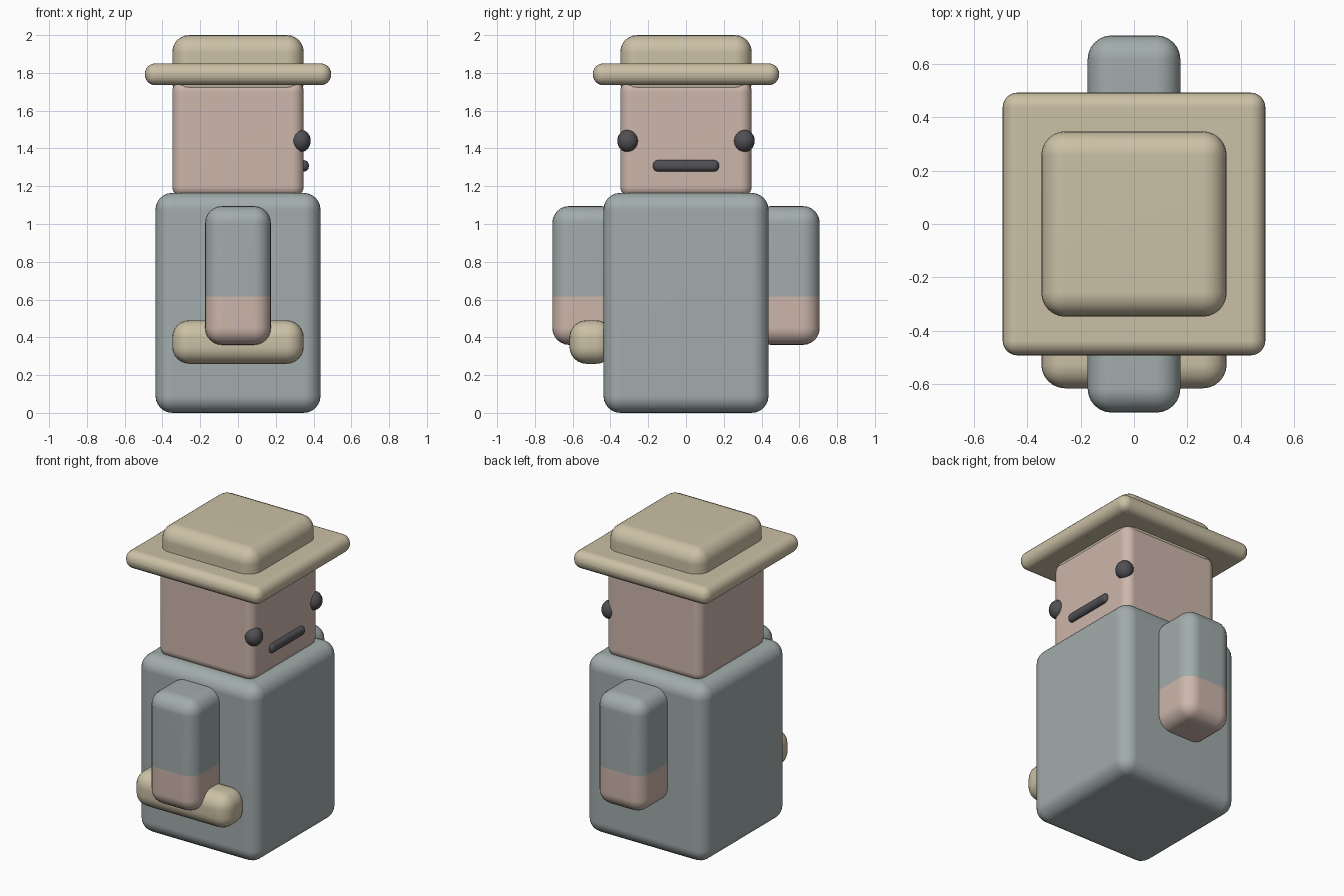
import bpy, bmesh
from mathutils import Vector

if "Cube" in bpy.data.objects:
    bpy.data.objects.remove(bpy.data.objects["Cube"])


def material(name, rgb):
    m = bpy.data.materials.new(name)
    m.diffuse_color = (*rgb, 1)
    m.use_nodes = True
    m.node_tree.nodes["Principled BSDF"].inputs["Base Color"].default_value = m.diffuse_color
    return m


CLOTH = material("cloth", (0.36, 0.41, 0.41))
SKIN = material("skin", (0.61, 0.47, 0.41))
STRAW = material("straw", (0.60, 0.53, 0.38))
DARK = material("dark", (0.08, 0.08, 0.09))


def finish(name, bm, mats):
    me = bpy.data.meshes.new(name)
    for f in bm.faces:
        f.smooth = True
    bm.to_mesh(me)
    bm.free()
    for m in mats:
        me.materials.append(m)
    ob = bpy.data.objects.new(name, me)
    bpy.context.collection.objects.link(ob)
    return ob


def rounded_box(name, x, y, z, r, mats, split=None):
    """Box between the (min, max) ranges with rounded edges; below split uses the second material."""
    bm = bmesh.new()
    bmesh.ops.create_cube(bm, size=1)
    for v in bm.verts:
        v.co = Vector((a + b) / 2 + c * (b - a) for (a, b), c in zip((x, y, z), v.co))
    bmesh.ops.bevel(bm, geom=bm.edges[:], offset=r, segments=6, profile=0.5, affect='EDGES')
    if split is not None:
        bmesh.ops.bisect_plane(bm, geom=bm.verts[:] + bm.edges[:] + bm.faces[:],
                               plane_co=(0, 0, split), plane_no=(0, 0, 1))
        for f in bm.faces:
            f.material_index = int(f.calc_center_median().z < split)
    ob = finish(name, bm, mats)
    # flat sides stay flat next to the rounded edges
    ob.modifiers.new("normals", 'WEIGHTED_NORMAL').keep_sharp = True
    return ob


# Body and head
rounded_box("body", (-.437, .437), (-.437, .437), (0, 1.165), .09, [CLOTH])
rounded_box("head", (-.348, .348), (-.348, .348), (1.14, 1.76), .06, [SKIN])

# Hat
rounded_box("hat_brim", (-.493, .493), (-.493, .493), (1.735, 1.85), .055, [STRAW])
rounded_box("hat_crown", (-.348, .348), (-.348, .348), (1.66, 2.0), .09, [STRAW])

# Bag at the front side
rounded_box("bag", (-.348, .348), (-.617, -.385), (.26, .49), .09, [STRAW])

# Mouth on the +x face
rounded_box("mouth", (.317, .375), (-.175, .175), (1.278, 1.338), .026, [DARK])

# Arms with bare hands, and eyes, mirrored over y
for side, s in (("front", -1), ("back", 1)):
    rounded_box(side + "_arm", (-.174, .174), tuple(sorted((s * .36, s * .708))),
                (.36, 1.095), .09, [CLOTH, SKIN], split=.617)
    bm = bmesh.new()
    bmesh.ops.create_uvsphere(bm, u_segments=24, v_segments=16, radius=1)
    for v in bm.verts:
        v.co = Vector((.332 + .053 * v.co.x, s * .308 + .056 * v.co.y, 1.44 + .059 * v.co.z))
    finish(side + "_eye", bm, [DARK])
